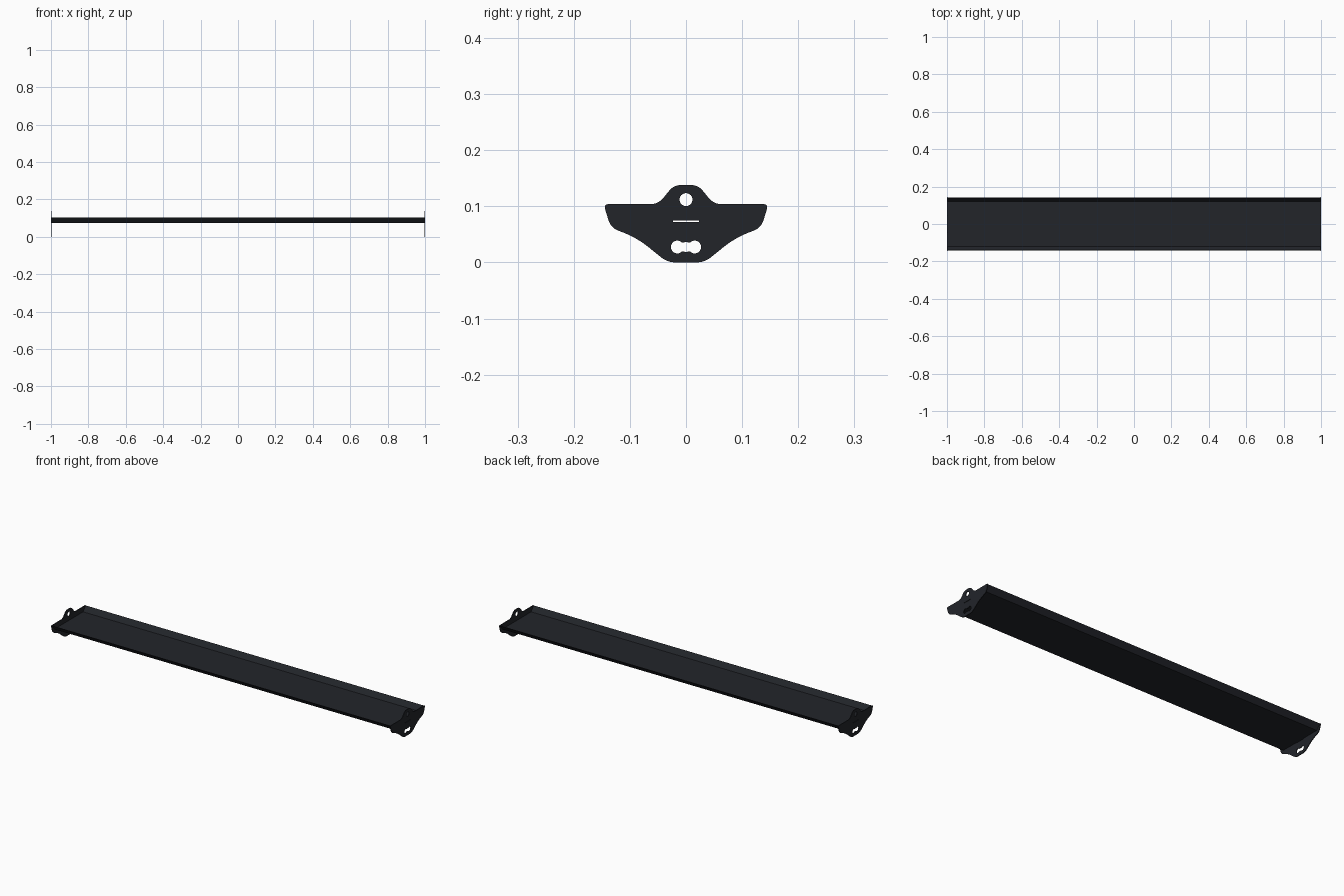
import bpy, math
from mathutils import Vector

if "Cube" in bpy.data.objects:
    bpy.data.objects.remove(bpy.data.objects["Cube"])

T = 0.004  # end plate thickness

mat = bpy.data.materials.new("dark_steel")
mat.diffuse_color = (0.016, 0.018, 0.023, 1)
mat.use_nodes = True
mat.node_tree.nodes["Principled BSDF"].inputs["Base Color"].default_value = mat.diffuse_color


def rounded(corners, steps=8):
    """Replace each corner (y, z, cut) by a smooth arc; cut is the trim length."""
    pts = []
    for i, (y, z, cut) in enumerate(corners):
        c = Vector((y, z))
        p = Vector(corners[i - 1][:2])
        n = Vector(corners[(i + 1) % len(corners)][:2])
        a, b = c + (p - c).normalized() * cut, c + (n - c).normalized() * cut
        for k in range(steps + 1):
            t = k / steps
            pts.append(a * (1 - t) ** 2 + c * 2 * t * (1 - t) + b * t * t)
    return pts


def extrude_profile(name, loops, x, thickness):
    """Fill yz outlines (first outer, the rest holes) and extrude along x."""
    cu = bpy.data.curves.new(name, 'CURVE')
    cu.dimensions, cu.fill_mode, cu.extrude = '2D', 'BOTH', thickness / 2
    for loop in loops:
        sp = cu.splines.new('POLY')
        sp.points.add(len(loop) - 1)
        for pt, (y, z) in zip(sp.points, loop):
            pt.co = (y, z, 0, 1)
        sp.use_cyclic_u = True
    ob = bpy.data.objects.new(name, cu)
    bpy.context.collection.objects.link(ob)
    ob.location.x = x
    ob.rotation_euler = (math.pi / 2, 0, math.pi / 2)
    cu.materials.append(mat)
    bpy.ops.object.select_all(action='DESELECT')
    ob.select_set(True)
    bpy.context.view_layer.objects.active = ob
    bpy.ops.object.convert(target='MESH')
    bpy.ops.object.shade_smooth_by_angle(angle=math.radians(30))


# End plate outline: hanging ear on top, wings, tapered foot
half = [(0.0215, 0.138, 0.013), (0.0495, 0.104, 0.014), (0.147, 0.104, 0.010),
        (0.134, 0.062, 0.014), (0.087, 0.0435, 0.026), (0.033, 0, 0.015)]
outline = rounded(half + [(-y, z, c) for y, z, c in reversed(half)])

# Round hole in the ear
N = 48
angles = [2 * math.pi * i / N for i in range(N)]
hole = [(0.0115 * math.cos(a), 0.112 + 0.0115 * math.sin(a)) for a in angles]

# Triple-circle keyway in the foot
circles = [(-0.0155, 0.0115), (0, 0.009), (0.0155, 0.0115)]


def keyway(a):
    y = 0.027 * math.cos(a)
    h = max(math.sqrt(max(r * r - (y - c) ** 2, 0)) for c, r in circles)
    return y, 0.0275 + math.copysign(h, math.sin(a))


key = [keyway(a) for a in angles]

# Thin slot just below the tray
slot = [(-0.0235, 0.0725), (0.0235, 0.0725), (0.0235, 0.0748), (-0.0235, 0.0748)]

for side, x in (("left", -1 + T / 2), ("right", 1 - T / 2)):
    extrude_profile(side + "_end_plate", [outline, hole, key, slot], x, T)

# Tray: folded sheet with outward sloping lips
under = [(0.120, 0.075), (0.142, 0.102)]
over = [(0.140, 0.103), (0.119, 0.077)]
right = under + over
tray = right + [(-y, z) for y, z in reversed(right)]
extrude_profile("tray_sheet", [tray], 0, 2 - 2 * T)
